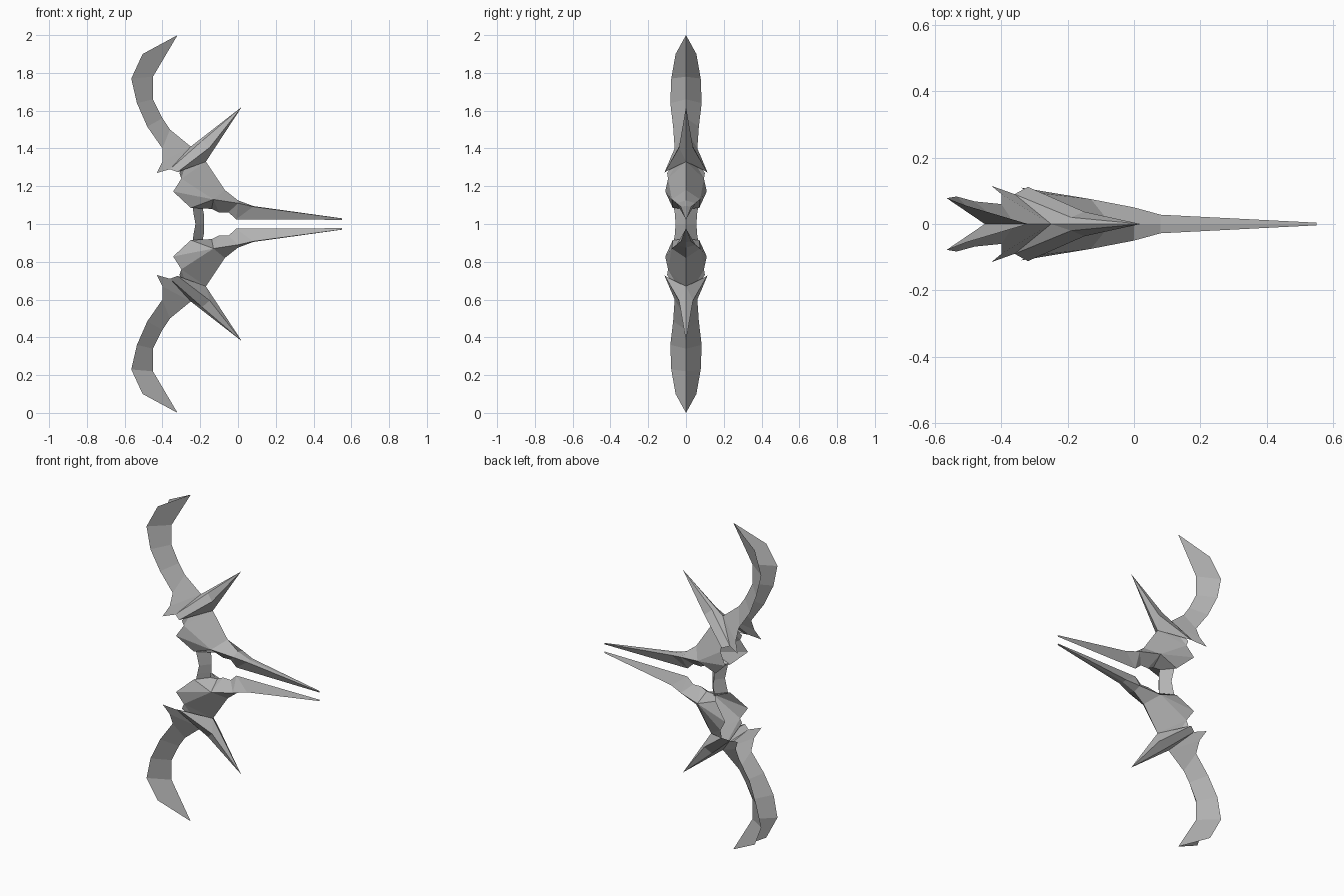
import bpy
import bmesh

cube = bpy.data.objects.get("Cube")
if cube:
    bpy.data.objects.remove(cube, do_unlink=True)

grey = bpy.data.materials.new("plain grey")
grey.use_nodes = True
colour = (0.45, 0.45, 0.45, 1)
grey.diffuse_color = colour
shader = next(n for n in grey.node_tree.nodes if n.type == "BSDF_PRINCIPLED")
shader.inputs["Base Color"].default_value = colour


def make_part(name, points, faces):
    """Build a quarter of a part; mirror it left-right and top-bottom."""
    bm = bmesh.new()
    verts = {key: bm.verts.new(co) for key, co in points.items()}
    for face in faces.split():
        bm.faces.new([verts[key] for key in face])
    bm.normal_update()
    for face in bm.faces:
        if face.normal.y < -0.001:
            face.normal_flip()
    mesh = bpy.data.meshes.new(name)
    bm.to_mesh(mesh)
    bm.free()
    mesh.materials.append(grey)
    part = bpy.data.objects.new(name, mesh)
    part.location.z = 1
    bpy.context.collection.objects.link(part)
    mirror = part.modifiers.new("mirror", "MIRROR")
    mirror.use_axis = (False, True, True)
    mirror.merge_threshold = 0.0005
    return part


def strip_faces(first, second):
    """Face list for quads between two rows of named points."""
    return " ".join(first[i:i + 2] + second[i:i + 2][::-1]
                    for i in range(len(first) - 1))


# Curved horns: centre ridge (capitals) and swept-back edge (small letters)
make_part("curved_horns", {
    "A": (-.36, 0, .5), "B": (-.4, 0, .56), "C": (-.45, 0, .66),
    "D": (-.45, 0, .78), "E": (-.32, 0, 1), "R": (-.25, 0, .41),
    "a": (-.4, .06, .4), "b": (-.48, .068, .515), "c": (-.535, .083, .64),
    "d": (-.565, .078, .77), "e": (-.505, .055, .9),
    "r": (-.4, .09, .33), "t": (-.43, .115, .27), "q": (-.36, .09, .29),
}, strip_faces("RABCDE", "rabcde") + " Rrtq")

# Straight side spikes wrapped around the limbs
make_part("side_spikes", {
    "T": (.02, 0, .62), "A": (-.25, 0, .41), "U": (-.19, .02, .44),
    "M": (-.15, .037, .405), "B": (-.17, 0, .33),
    "P": (-.32, .112, .275), "Q": (-.36, .09, .29),
}, "AUT TUM TMB AQU UQPM MPB")

# Limb bodies with back barbs, closed on the side facing the grip
make_part("limb_bodies", {
    "R": (-.25, 0, .41), "S": (-.17, 0, .33), "T": (-.07, 0, .18),
    "U": (0, 0, .125),
    "a": (-.31, .1, .27), "b": (-.3, .095, .24), "c": (-.343, .11, .172),
    "d": (-.25, .07, .085), "e": (-.13, .075, .13), "f": (0, .05, .11),
    "L": (-.2, 0, .085), "M": (-.14, 0, .08), "N": (-.1, 0, .06),
    "O": (-.05, 0, .062), "P": (-.01, 0, .025),
}, "Rab RbS SbeT bce TefU cde deML eNM efON fPO")

# Long paired prongs, flat on the outer side and sharp on the inner side
make_part("front_prongs", {
    "U": (0, 0, .125), "V": (.08, 0, .095), "W": (.55, 0, .03),
    "f": (0, .05, .11), "g": (.08, .028, .092), "h": (.55, .004, .029),
    "P": (-.01, 0, .025), "Q": (.55, 0, .022),
}, "UfgV VghW fPg gPQh hQW")

# Grip: a folded plate joining the two limbs
make_part("grip", {
    "A": (-.19, 0, .1), "B": (-.18, 0, .05), "C": (-.18, 0, 0),
    "a": (-.24, .065, .09), "b": (-.235, .058, .05), "c": (-.225, .056, 0),
}, strip_faces("ABC", "abc"))
